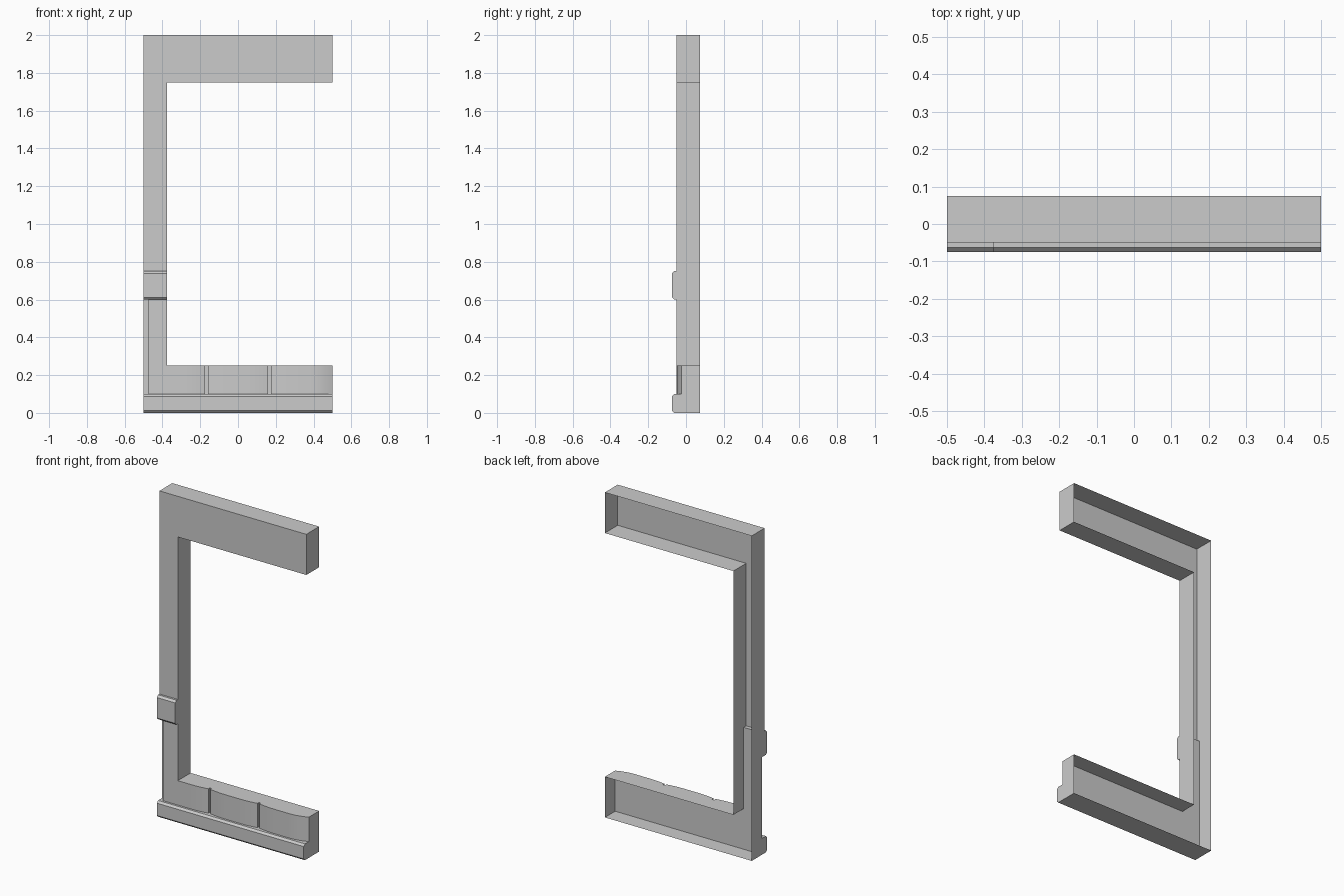
import bpy, bmesh, math
from mathutils import Vector

if "Cube" in bpy.data.objects:
    bpy.data.objects.remove(bpy.data.objects["Cube"], do_unlink=True)

grey = bpy.data.materials.new("plain_grey")
grey.use_nodes = True
grey.diffuse_color = (0.6, 0.6, 0.6, 1)
grey.node_tree.nodes["Principled BSDF"].inputs["Base Color"].default_value = (0.6, 0.6, 0.6, 1)

FRONT, RECESS, BACK = -0.05, -0.025, 0.075
LEFT, JAMB, RIGHT = -0.5, -0.375, 0.5


def finish(name, bm, smooth=False):
    bmesh.ops.recalc_face_normals(bm, faces=bm.faces)
    mesh = bpy.data.meshes.new(name)
    bm.to_mesh(mesh)
    bm.free()
    mesh.materials.append(grey)
    obj = bpy.data.objects.new(name, mesh)
    bpy.context.collection.objects.link(obj)
    if smooth:
        bpy.ops.object.select_all(action="DESELECT")
        bpy.context.view_layer.objects.active = obj
        obj.select_set(True)
        bpy.ops.object.shade_smooth_by_angle(angle=math.radians(25))


def open_tray(name, outline, front, skip):
    """Thin front panel with side walls running to the open back."""
    bm = bmesh.new()
    a = [bm.verts.new((x, front, z)) for x, z in outline]
    b = [bm.verts.new((x, BACK, z)) for x, z in outline]
    bm.faces.new(a)
    for i in range(len(a)):
        j = (i + 1) % len(a)
        if i != skip:
            bm.faces.new((a[i], a[j], b[j], b[i]))
    finish(name, bm)


def solid(name, points, direction, smooth=False):
    """Closed prism from a flat outline."""
    bm = bmesh.new()
    a = [bm.verts.new(p) for p in points]
    b = [bm.verts.new(Vector(p) + Vector(direction)) for p in points]
    bm.faces.new(a)
    bm.faces.new(b[::-1])
    for i in range(len(a)):
        j = (i + 1) % len(a)
        bm.faces.new((a[i], b[i], b[j], a[j]))
    finish(name, bm, smooth)


# Hollow upper post and header, then hollow lower post and sill
open_tray("upper_frame", [(LEFT, 0.6), (JAMB, 0.6), (JAMB, 1.75),
                          (RIGHT, 1.75), (RIGHT, 2), (LEFT, 2)], FRONT, 0)
open_tray("lower_frame", [(LEFT, 0.6), (JAMB, 0.6), (JAMB, 0.25),
                          (RIGHT, 0.25), (RIGHT, 0), (LEFT, 0)], RECESS, 0)

# Facing on the lower post
solid("post_facing", [(-0.475, FRONT, 0.25), (JAMB, FRONT, 0.25),
                      (JAMB, RECESS, 0.25), (-0.475, RECESS, 0.25)], (0, 0, 0.35))


# Three rounded facing blocks along the sill, with narrow grooves between
def rounded_block(name, x0, x1, drop0, drop1, ease=0.12, steps=8):
    pts = [(x0, RECESS, 0.1)]
    if drop0:
        for i in range(steps):
            t = 1 - i / steps
            pts.append((x0 + ease * (1 - t), FRONT + drop0 * t ** 2, 0.1))
    else:
        pts.append((x0, FRONT, 0.1))
    for i in range(steps + 1):
        t = i / steps
        pts.append((x1 - ease * (1 - t), FRONT + drop1 * t ** 2, 0.1))
    if drop1 < RECESS - FRONT:
        pts.append((x1, RECESS, 0.1))
    solid(name, pts, (0, 0, 0.15), True)


rounded_block("sill_block_right", -0.475, -0.174, 0, 0.01)
rounded_block("sill_block_middle", -0.16, 0.16, 0.01, 0.01)
rounded_block("sill_block_left", 0.174, RIGHT, 0.01, 0.025)


# Projecting bands with bevelled front corners
def band(name, x1, z0, z1):
    face, c = -0.075, 0.012
    pts = [(RECESS, z0), (face + c, z0), (face, z0 + c),
           (face, z1 - c), (face + c, z1), (RECESS, z1)]
    solid(name, [(LEFT, y, z) for y, z in pts], (x1 - LEFT, 0, 0))


band("base_moulding", RIGHT, 0, 0.1)
band("post_band", JAMB, 0.6, 0.75)
